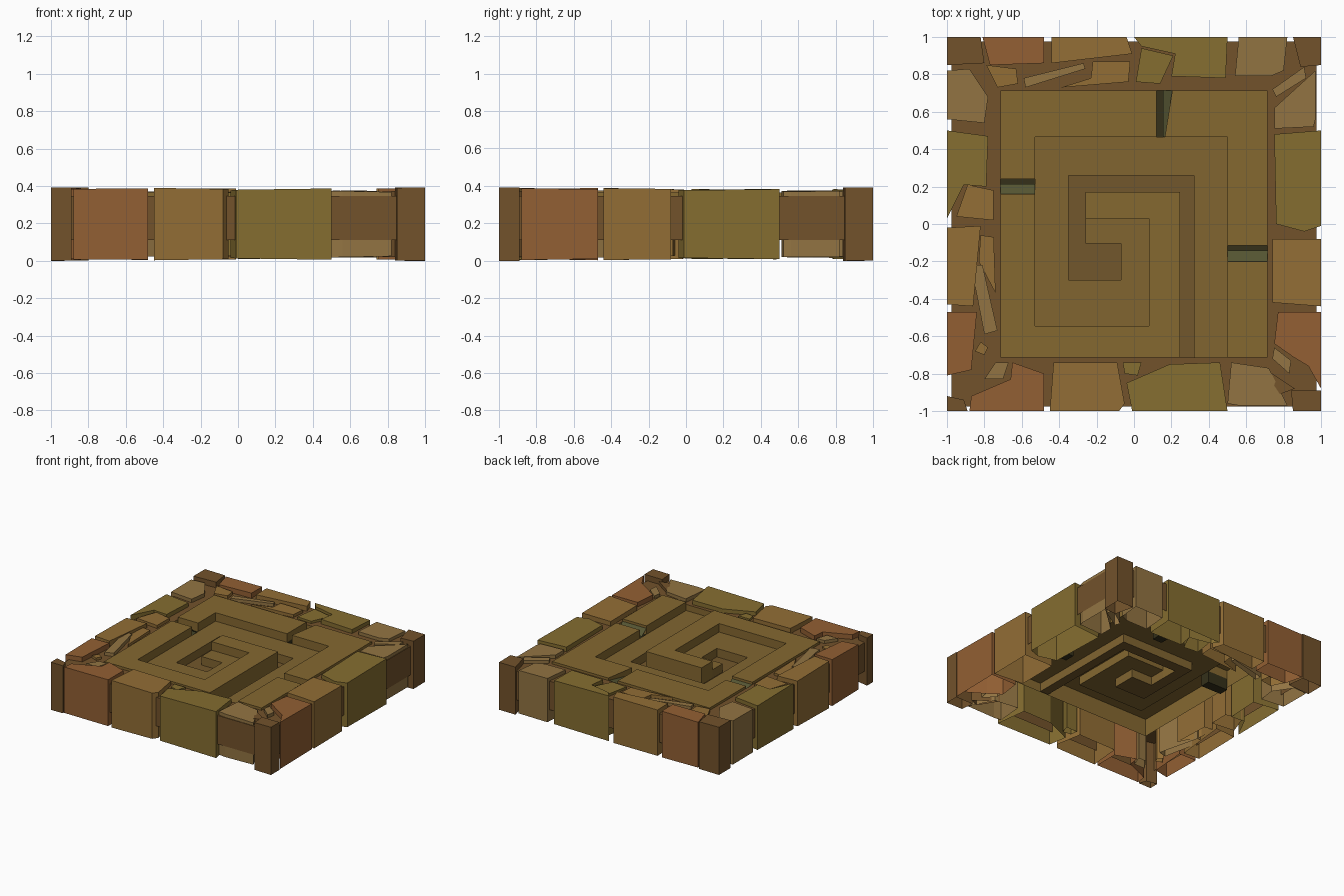
import bpy, bmesh, random

if "Cube" in bpy.data.objects:
    bpy.data.objects.remove(bpy.data.objects["Cube"])

random.seed(4)

COLORS = {
    "red": (.29, .115, .033), "amber": (.29, .155, .036), "olive": (.235, .155, .03),
    "tan": (.29, .175, .055), "brown": (.17, .085, .024), "slab": (.235, .14, .03),
    "path": (.22, .13, .03), "groove": (.17, .095, .025),
    "green": (.09, .09, .032), "dark": (.035, .03, .01),
}
MATS = {}
for key, c in COLORS.items():
    MATS[key] = bpy.data.materials.new(key + "_stone")
    MATS[key].diffuse_color = (*c, 1)


def finish(bm, name, color):
    bmesh.ops.remove_doubles(bm, verts=bm.verts, dist=1e-5)
    me = bpy.data.meshes.new(name)
    bm.to_mesh(me)
    bm.free()
    me.materials.append(MATS[color])
    ob = bpy.data.objects.new(name, me)
    bpy.context.collection.objects.link(ob)
    return ob


def face(bm, pts):
    return bm.faces.new([bm.verts.new(p) for p in pts])


def wall(bm, a, b, top, bottom):
    face(bm, [(*a, top), (*a, bottom), (*b, bottom), (*b, top)])


def sheet(bm, pts, z):
    f = face(bm, [(x, y, z) for x, y in pts])
    f.normal_update()
    if f.normal.z < 0:
        f.normal_flip()


def stone(name, color, pts, top=.385):
    """Upright hollow block, open below, with a slightly tilted top."""
    bm = bmesh.new()
    cx = sum(p[0] for p in pts) / len(pts)
    cy = sum(p[1] for p in pts) / len(pts)
    tx, ty = random.uniform(-.022, .022), random.uniform(-.022, .022)
    zs = [min(.392, top + tx * (x - cx) + ty * (y - cy)) for x, y in pts]
    n = len(pts)
    hi = [bm.verts.new((x, y, z)) for (x, y), z in zip(pts, zs)]
    lo = [bm.verts.new((x, y, .392 - z)) for (x, y), z in zip(pts, zs)]
    cap = bm.faces.new(hi)
    for i in range(n):
        j = (i + 1) % n
        bm.faces.new((hi[i], lo[i], lo[j], hi[j]))
    bmesh.ops.recalc_face_normals(bm, faces=bm.faces)
    if cap.normal.z < 0:
        bmesh.ops.reverse_faces(bm, faces=bm.faces)
    finish(bm, name, color)


# corner blocks
stone("corner_back_left", "brown", [(-1, 1), (-.82, 1), (-.8, .86), (-1, .85)], .392)
stone("corner_back_right", "brown", [(.85, 1), (1, 1), (1, .85), (.89, .84)], .392)
stone("corner_front_left", "brown", [(-1, -.92), (-.91, -.94), (-.89, -1), (-1, -1)], .392)
stone("corner_front_right", "brown", [(.85, -1), (1, -1), (1, -.89), (.84, -.89)], .392)

# back row
stone("back_red_block", "red", [(-.81, 1), (-.48, 1), (-.48, .86), (-.77, .85)])
stone("back_amber_block", "amber", [(-.44, 1), (-.04, 1), (-.01, .91), (-.44, .86)])
stone("back_olive_block", "olive", [(0, 1), (.5, 1), (.49, .78), (.2, .79), (.22, .91), (.04, .95)], .38)
stone("back_tan_block", "tan", [(.56, 1), (.82, 1), (.8, .82), (.73, .79), (.54, .79)], .372)
stone("back_shard_1", "amber", [(-.79, .85), (-.63, .83), (-.62, .75), (-.73, .73)], .37)
stone("back_shard_2", "tan", [(-.59, .78), (-.27, .86), (-.26, .83), (-.58, .73)], .37)
stone("back_shard_3", "amber", [(-.22, .87), (-.02, .87), (-.03, .76), (-.39, .73), (-.23, .78)], .37)
stone("back_shard_4", "olive", [(.04, .94), (.21, .9), (.14, .75), (.01, .76)], .365)
stone("back_shard_5", "tan", [(.91, .84), (.92, .78), (.76, .68), (.74, .72)], .37)

# left row
stone("left_tan_block", "tan", [(-1, .82), (-.88, .83), (-.78, .68), (-.8, .54), (-1, .56)], .375)
stone("left_olive_block", "olive", [(-1, .5), (-.78, .47), (-.79, .2), (-.91, .21), (-1, .03)], .38)
stone("left_amber_block", "amber", [(-1, -.02), (-.82, -.01), (-.86, -.44), (-1, -.43)])
stone("left_red_block", "red", [(-1, -.47), (-.84, -.47), (-.87, -.78), (-1, -.81)])
stone("left_shard_1", "amber", [(-.89, .21), (-.75, .18), (-.75, .02), (-.95, .04)], .37)
stone("left_shard_2", "amber", [(-.82, -.06), (-.75, -.07), (-.74, -.37), (-.83, -.2)], .365)
stone("left_shard_3", "tan", [(-.84, -.22), (-.81, -.22), (-.73, -.57), (-.8, -.59), (-.86, -.28)], .375)
stone("left_shard_4", "amber", [(-.82, -.63), (-.78, -.66), (-.8, -.7), (-.85, -.68)], .365)

# front row
stone("front_red_block", "red", [(-.88, -1), (-.48, -1), (-.48, -.8), (-.65, -.74), (-.66, -.83), (-.87, -.92)])
stone("front_amber_block", "amber", [(-.45, -1), (-.08, -1), (-.05, -.96), (-.09, -.74), (-.43, -.74)])
stone("front_olive_block", "olive", [(-.01, -1), (.5, -1), (.46, -.74), (.19, -.75), (-.04, -.85)], .38)
stone("front_tan_block", "tan", [(.56, -.97), (.82, -.97), (.72, -.77), (.52, -.74), (.5, -.96)], .372)
stone("front_shard_1", "tan", [(-.74, -.74), (-.67, -.74), (-.7, -.83), (-.8, -.83)], .37)
stone("front_shard_2", "olive", [(-.06, -.74), (.04, -.74), (.02, -.81), (-.05, -.8)], .365)
stone("front_shard_3", "brown", [(.68, -.76), (.86, -.88), (.78, -.91)], .37)

# right row
stone("right_red_block", "red", [(1, -.88), (1, -.47), (.77, -.47), (.75, -.64), (.85, -.71), (1, -.8)])
stone("right_amber_block", "amber", [(1, -.44), (1, -.08), (.74, -.08), (.74, -.42)])
stone("right_olive_block", "olive", [(1, -.01), (1, .5), (.75, .48), (.76, 0), (.91, -.04)], .38)
stone("right_tan_block", "tan", [(.97, .56), (.97, .82), (.75, .62), (.75, .51), (.96, .52)], .372)
stone("right_shard_1", "tan", [(.75, -.66), (.84, -.73), (.83, -.8), (.74, -.72)], .37)

# mortar bed: open-bottomed ring, recessed from the outer faces
IN, OUT = .715, .975
sq = [(-1, -1), (1, -1), (1, 1), (-1, 1)]
bm, skirt = bmesh.new(), bmesh.new()
for i in range(4):
    a, b = sq[i], sq[(i + 1) % 4]
    ai, bi = [(p[0] * IN, p[1] * IN) for p in (a, b)]
    ao, bo = [(p[0] * OUT, p[1] * OUT) for p in (a, b)]
    face(bm, [(*ao, .345), (*bo, .345), (*bi, .345), (*ai, .345)])
    wall(bm, ao, bo, .345, .11)
    wall(skirt, bi, ai, .345, .22)
finish(bm, "mortar_bed", "brown")
finish(skirt, "floor_skirt", "slab")

# three stepped levels winding to the centre: floor, path, groove
HI, MID, LOW = .365, .295, .225
inner = [(.245, -.715), (.245, .17), (-.26, .17), (-.26, -.105), (-.07, -.105)]
outer = [(.32, -.715), (.32, .26), (-.35, .26), (-.35, -.3), (-.07, -.3)]
path = [(-.26, .03), (.08, .03), (.08, -.545), (-.53, -.545), (-.53, .465), (.5, .465), (.5, -.715)]
pieces = [
    [(.5, -.715), (.715, -.715), (.715, -.2), (.5, -.2)],
    [(.5, -.115), (.715, -.115), (.715, .715), (.205, .715), (.165, .465), (.5, .465)],
    [(.12, .715), (-.715, .715), (-.715, .24), (-.53, .24), (-.53, .465), (.12, .465)],
    [(-.715, .16), (-.715, -.715), (.245, -.715), (.245, .17), (-.26, .17), (-.26, .03),
     (.08, .03), (.08, -.545), (-.53, -.545), (-.53, .16)],
]
bm = bmesh.new()
for pts in pieces:
    sheet(bm, pts, HI)
    for a, b in zip(pts, pts[1:] + pts[:1]):
        deep = a in inner and b in inner or a == (-.26, .17)
        wall(bm, b, a, HI, LOW if deep else MID)
finish(bm, "spiral_floor", "slab")

bm = bmesh.new()
sheet(bm, path + outer + inner[:2:-1], MID)
edge = outer + inner[:2:-1] + path[:1]
for a, b in zip(edge, edge[1:]):
    wall(bm, b, a, MID, LOW)
finish(bm, "sunken_path", "path")

bm = bmesh.new()
sheet(bm, outer + inner[::-1], LOW)
finish(bm, "deep_groove", "groove")


# slots across the floor: dark gap beside a mossy wedge
def slot(name, x0, x1, y0, y1, along_x):
    bm = bmesh.new()
    sheet(bm, [(x0, y0), (x1, y0), (x1, y1), (x0, y1)], .2)
    for a, b in [((x0, y0), (x1, y0)), ((x1, y0), (x1, y1)), ((x1, y1), (x0, y1)), ((x0, y1), (x0, y0))]:
        wall(bm, b, a, MID, .2)
    finish(bm, name + "_gap", "dark")
    bm = bmesh.new()
    if along_x:
        m = y0 + (y1 - y0) * .68
        face(bm, [(x0, y0, .345), (x1, y0, .345), (x1, m, .30), (x0, m, .30)])
        wall(bm, (x1, m), (x0, m), .30, .2)
    else:
        m = x0 + (x1 - x0) * .42
        face(bm, [(m, y0, .30), (x1, y0, .345), (x1, y1, .345), (m, y1, .30)])
        wall(bm, (m, y1), (m, y0), .30, .2)
    finish(bm, name + "_wedge", "green")


slot("back_slot", .12, .205, .465, .715, False)
slot("left_slot", -.715, -.53, .16, .24, True)
slot("right_slot", .5, .715, -.2, -.115, True)

for m in bpy.data.materials:
    if m.users and not m.is_grease_pencil:
        m.use_nodes = True
        m.node_tree.nodes["Principled BSDF"].inputs["Base Color"].default_value = m.diffuse_color
